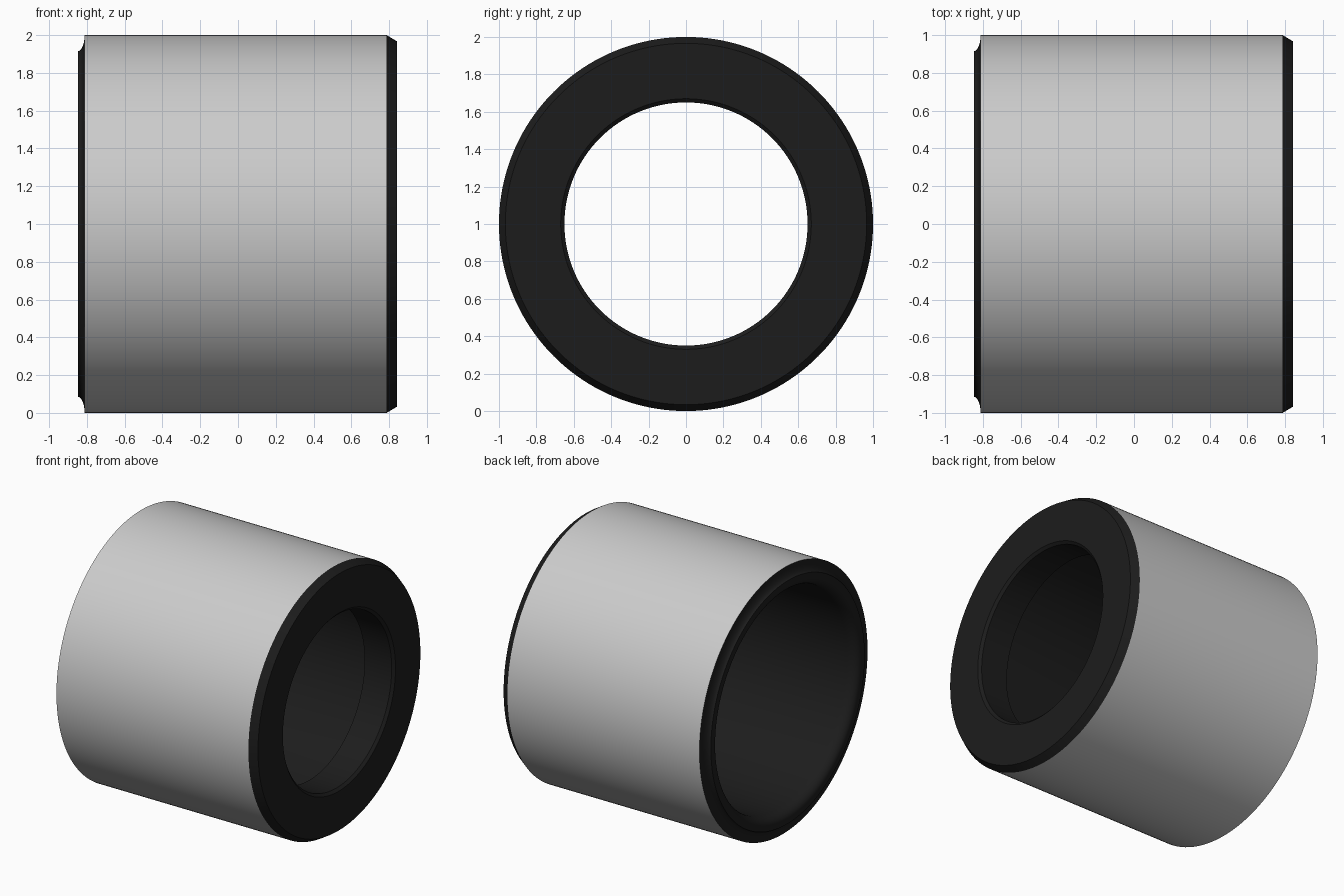
import bpy
import math

if "Cube" in bpy.data.objects:
    bpy.data.objects.remove(bpy.data.objects["Cube"])

SIDES = 160
CENTRE_Z = 1.0


def arc(cx, cr, rx, rr, start, end, steps):
    """Elliptical arc of (x, radius) points, angles in degrees."""
    pts = []
    for i in range(steps + 1):
        a = math.radians(start + (end - start) * i / steps)
        pts.append((cx + rx * math.cos(a), cr + rr * math.sin(a)))
    return pts


def revolve(name, profile, colour=None):
    """Spin an open (x, radius) profile around the horizontal x axis."""
    n = len(profile)
    verts, faces = [], []
    for s in range(SIDES):
        a = 2 * math.pi * s / SIDES
        verts += [(x, r * math.cos(a), CENTRE_Z + r * math.sin(a)) for x, r in profile]
    for s in range(SIDES):
        p, q = s * n, ((s + 1) % SIDES) * n
        faces += [(p + i, q + i, q + i + 1, p + i + 1) for i in range(n - 1)]
    mesh = bpy.data.meshes.new(name)
    mesh.from_pydata(verts, [], faces)
    obj = bpy.data.objects.new(name, mesh)
    bpy.context.collection.objects.link(obj)
    if colour:
        mat = bpy.data.materials.new(name + "_black")
        mat.diffuse_color = colour
        mat.use_nodes = True
        mat.node_tree.nodes["Principled BSDF"].inputs["Base Color"].default_value = mat.diffuse_color
        mesh.materials.append(mat)
    bpy.ops.object.select_all(action='DESELECT')
    obj.select_set(True)
    bpy.context.view_layer.objects.active = obj
    bpy.ops.object.shade_smooth_by_angle(angle=math.radians(25))
    return obj


# Grey outer sleeve
revolve("outer_sleeve", [(-0.812, 1.0), (0.787, 1.0)])

# Black liner: chamfered right end, lip, wide bore, rounded left rim
liner = [(0.787, 1.0), (0.843, 0.966), (0.843, 0.67), (0.825, 0.65),
         (0.60, 0.65), (0.60, 0.82)]
liner += arc(-0.77, 0.88, 0.078, 0.06, 270, 180, 8)   # rounded bore mouth
liner += arc(-0.848, 1.0, 0.036, 0.085, 270, 360, 8)  # concave outer edge
revolve("inner_liner", liner, (0.012, 0.012, 0.012, 1))
